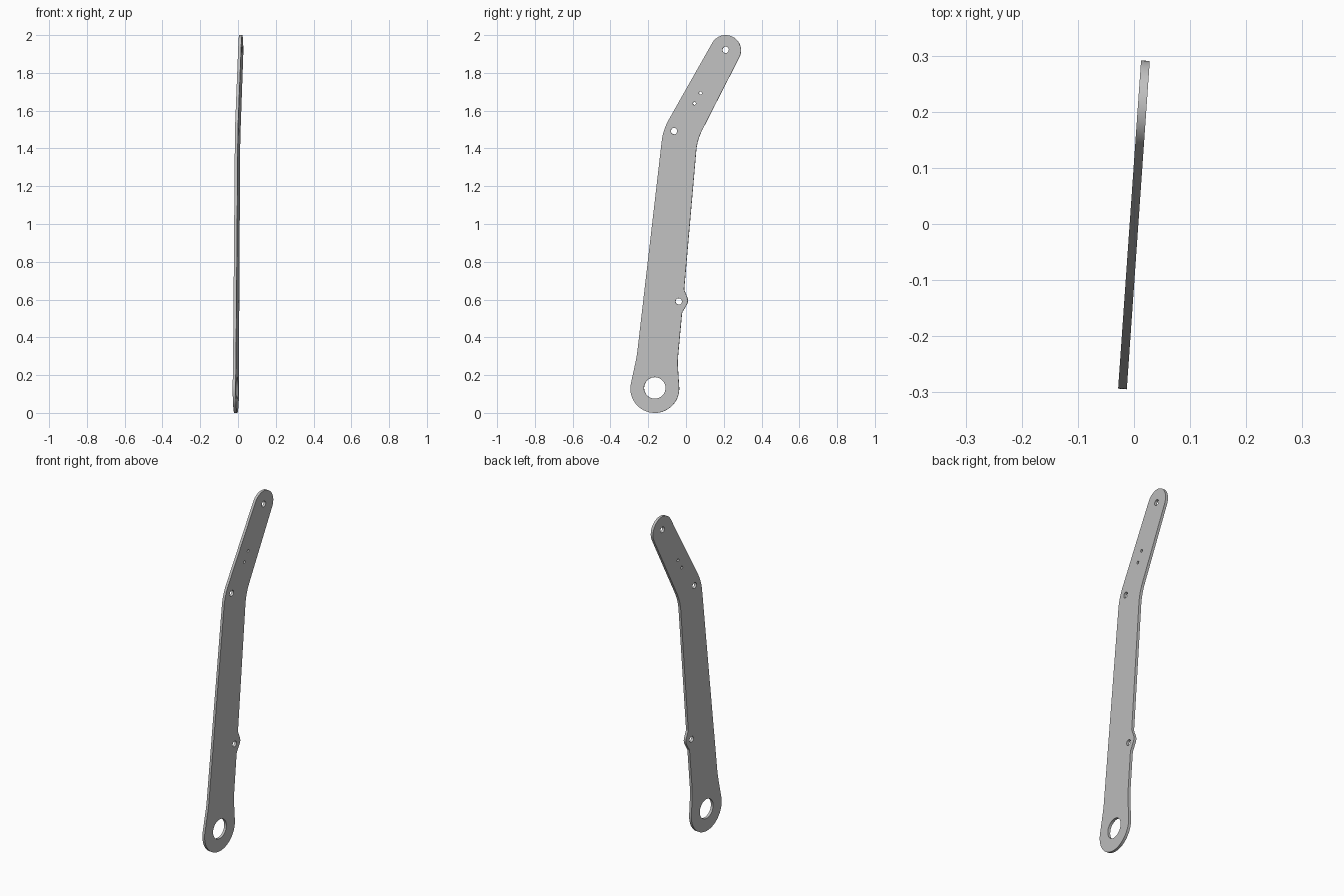
import bpy, bmesh, math
from mathutils import Vector, Matrix

cube = bpy.data.objects.get("Cube")
if cube:
    bpy.data.objects.remove(cube)

THICK = 0.0155
YAW = math.radians(4)


def arc(centre, radius, start, end, steps):
    """Points along an arc, angles in degrees."""
    pts = []
    for i in range(steps + 1):
        a = math.radians(start + (end - start) * i / steps)
        pts.append(Vector(centre) + radius * Vector((math.cos(a), math.sin(a))))
    return pts


def fillet(before, corner, after, radius, steps=8):
    """Replace a corner with a tangent arc."""
    c = Vector(corner)
    d1 = (Vector(before) - c).normalized()
    d2 = (Vector(after) - c).normalized()
    half = d1.angle(d2) / 2
    reach = radius / math.tan(half)
    centre = c + (d1 + d2).normalized() * radius / math.sin(half)
    v1, v2 = c + d1 * reach - centre, c + d2 * reach - centre
    turn = v1.angle(v2)
    return [centre + (v1 * math.sin(turn * (1 - i / steps)) + v2 * math.sin(turn * i / steps))
            / math.sin(turn) for i in range(steps + 1)]


# Rounded ends of the arm
top_end = arc((0.21, 1.919), 0.081, 150.6, -27, 32)
bottom_end = arc((-0.165, 0.129), 0.129, 3.9, -192.2, 48)

# Corners between the ends: (y, z, fillet radius)
back_edge = [(0.059, 1.445, 0.3), (-0.010, 0.652, 0.03), (0.015, 0.592, 0.045),
             (-0.021, 0.53, 0.03), (-0.045, 0.27, 0.5)]
front_edge = [(-0.26, 0.30, 0.5), (-0.121, 1.499, 0.3)]


def bends(start, corners, end):
    path = [start] + [c[:2] for c in corners] + [end]
    pts = []
    for i, c in enumerate(corners):
        pts += fillet(path[i], path[i + 1], path[i + 2], c[2])
    return pts


outline = (top_end + bends(top_end[-1], back_edge, bottom_end[0])
           + bottom_end + bends(bottom_end[-1], front_edge, top_end[0]))

# Drilled holes: (y, z, radius)
holes = [(-0.165, 0.132, 0.057), (-0.038, 0.59, 0.017), (-0.063, 1.492, 0.017),
         (0.21, 1.922, 0.017), (0.045, 1.638, 0.008), (0.077, 1.693, 0.008)]
loops = [outline] + [arc((y, z), r, 0, 360, 32)[:-1] for y, z, r in holes]

# Fill the outline around its holes and extrude the plate
bm = bmesh.new()
edges = []
for loop in loops:
    verts = [bm.verts.new((-THICK / 2, p.x / math.cos(YAW), p.y)) for p in loop]
    edges += [bm.edges.new((v, verts[i - 1])) for i, v in enumerate(verts)]
bmesh.ops.triangle_fill(bm, edges=edges, use_beauty=True, normal=(-1, 0, 0))
result = bmesh.ops.extrude_face_region(bm, geom=bm.faces[:], use_keep_orig=True)
moved = [g for g in result["geom"] if isinstance(g, bmesh.types.BMVert)]
bmesh.ops.translate(bm, verts=moved, vec=(THICK, 0, 0))
bmesh.ops.recalc_face_normals(bm, faces=bm.faces[:])
bm.transform(Matrix.Rotation(-YAW, 4, "Z"))

mesh = bpy.data.meshes.new("arm_plate")
bm.to_mesh(mesh)
bm.free()
plate = bpy.data.objects.new("arm_plate", mesh)
bpy.context.collection.objects.link(plate)

# Plain grey metal
grey = bpy.data.materials.new("light_grey")
grey.use_nodes = True
colour = (0.53, 0.53, 0.53, 1)
grey.diffuse_color = colour
grey.node_tree.nodes["Principled BSDF"].inputs["Base Color"].default_value = colour
mesh.materials.append(grey)

# Smooth rims, sharp plate edges
bpy.ops.object.select_all(action="DESELECT")
plate.select_set(True)
bpy.context.view_layer.objects.active = plate
bpy.ops.object.shade_smooth_by_angle(angle=math.radians(30))
